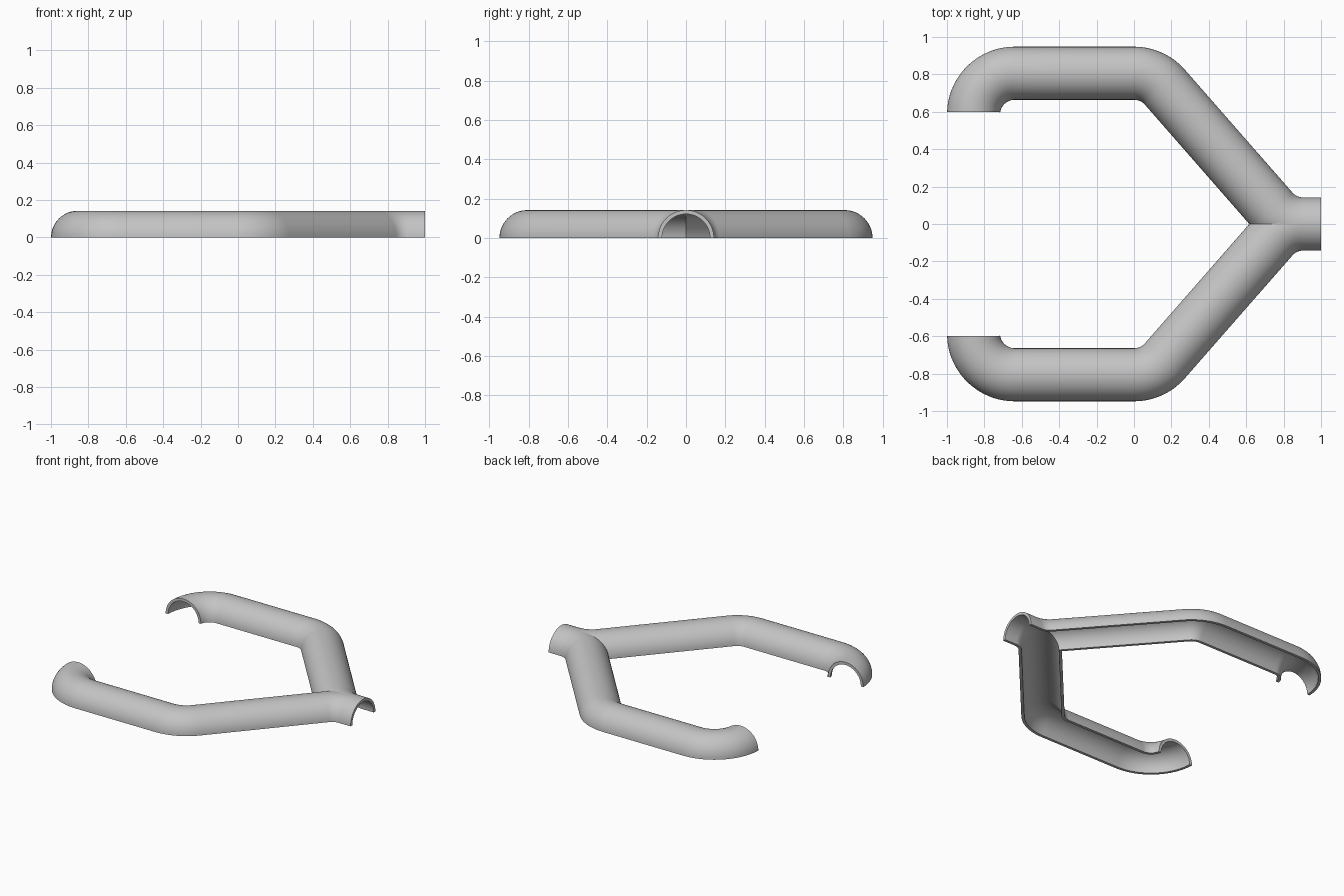
import bpy
import bmesh
from math import sin, cos, pi, radians, asin

if "Cube" in bpy.data.objects:
    bpy.data.objects.remove(bpy.data.objects["Cube"])

OUTER, INNER = 0.142, 0.122   # half-pipe radii
BEND = 0.22                   # centreline bend radius
TURN = radians(48.8)          # slope of the diagonal arms
SEGMENTS = 32                 # facets across the half-pipe
HOOK_Y = 0.60                 # flat cut at the hooked end

grey = bpy.data.materials.new("light grey")
grey.use_nodes = True
colour = (0.55, 0.55, 0.55, 1)
grey.diffuse_color = colour
grey.node_tree.nodes["Principled BSDF"].inputs["Base Color"].default_value = colour


def arc(centre, start, end, side, steps):
    """Centreline points with headings; side is 1 for a right turn, -1 for a left turn."""
    points = []
    for i in range(steps + 1):
        h = start + (end - start) * i / steps
        points.append((centre[0] - side * BEND * sin(h),
                       centre[1] + side * BEND * cos(h), h))
    return points


# Centreline of one arm: hook, straight, bend, diagonal, bend, outlet
hook = (-0.638, 0.586)
elbow = (0.0, 0.586)
run = (elbow[1] + 2 * BEND * cos(TURN) - BEND) / sin(TURN)
joint = (elbow[0] + 2 * BEND * sin(TURN) + run * cos(TURN), BEND)
hook_start = pi / 2 - asin((HOOK_Y - hook[1]) / BEND)
path = (arc(hook, hook_start, 0, 1, 20) + arc(elbow, 0, -TURN, 1, 14)
        + arc(joint, -TURN, 0, -1, 14) + [(1.0, 0.0, 0.0)])

# Half-ring cross-section: outer arc, then inner arc back
angles = [pi * i / SEGMENTS for i in range(SEGMENTS + 1)]
section = [(OUTER * cos(a), OUTER * sin(a)) for a in angles]
section += [(INNER * cos(a), INNER * sin(a)) for a in reversed(angles)]

# Sweep the section along the arm
bm = bmesh.new()
rings = []
for x, y, h in path:
    rings.append([bm.verts.new((x - u * sin(h), y + u * cos(h), v)) for u, v in section])
for v in rings[0]:
    v.co.y = HOOK_Y
n = len(section)
for a, b in zip(rings, rings[1:]):
    for i in range(n):
        j = (i + 1) % n
        bm.faces.new((a[i], a[j], b[j], b[i]))

# End rims between the outer and inner arcs
for ring in (rings[0], rings[-1]):
    for i in range(SEGMENTS):
        bm.faces.new((ring[i], ring[i + 1], ring[n - 2 - i], ring[n - 1 - i]))

# Trim at the centre plane and mirror into a fork
bmesh.ops.bisect_plane(bm, geom=bm.verts[:] + bm.edges[:] + bm.faces[:], dist=1e-5,
                       plane_co=(0, 0, 0), plane_no=(0, 1, 0), clear_inner=True)
copy = bmesh.ops.duplicate(bm, geom=bm.verts[:] + bm.edges[:] + bm.faces[:])
for item in copy["geom"]:
    if isinstance(item, bmesh.types.BMVert):
        item.co.y *= -1
bmesh.ops.remove_doubles(bm, verts=bm.verts[:], dist=1e-4)
bmesh.ops.recalc_face_normals(bm, faces=bm.faces[:])

mesh = bpy.data.meshes.new("forked_half_pipe")
bm.to_mesh(mesh)
bm.free()
mesh.materials.append(grey)
pipe = bpy.data.objects.new("forked_half_pipe", mesh)
bpy.context.collection.objects.link(pipe)

# Smooth shading with sharp rims and crease
bpy.ops.object.select_all(action="DESELECT")
pipe.select_set(True)
bpy.context.view_layer.objects.active = pipe
bpy.ops.object.shade_smooth_by_angle(angle=radians(30))
